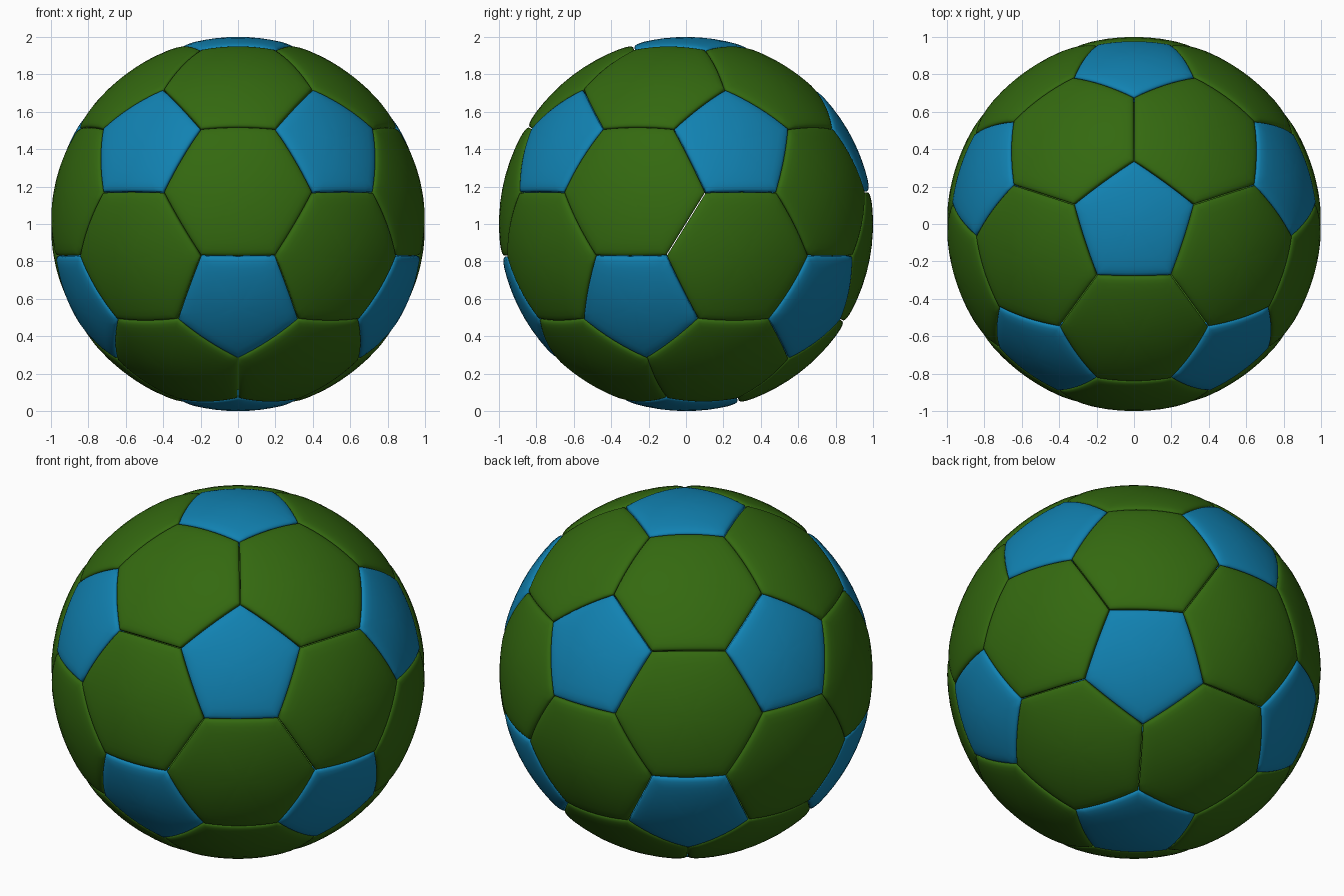
import bpy, bmesh, math
from mathutils import Vector

if "Cube" in bpy.data.objects:
    bpy.data.objects.remove(bpy.data.objects["Cube"])

SEG = 8          # divisions along each panel edge
GAP = 0.0025     # half width of the seam

def material(name, rgb):
    m = bpy.data.materials.new(name)
    m.diffuse_color = (*rgb, 1)
    m.use_nodes = True
    m.node_tree.nodes["Principled BSDF"].inputs["Base Color"].default_value = m.diffuse_color
    return m

green = material("green", (0.034, 0.141, 0.005))
blue = material("blue", (0.0056, 0.223, 0.445))

# icosahedron with vertices at both poles
def ring(z, start):
    r = math.sqrt(1 - z * z)
    return [Vector((r * math.cos(math.radians(start + 72 * k)),
                    r * math.sin(math.radians(start + 72 * k)), z)) for k in range(5)]

h = 1 / math.sqrt(5)
ico = [Vector((0, 0, 1)), Vector((0, 0, -1))] + ring(h, 90) + ring(-h, -90)
near = lambda a, b: 0.1 < (a - b).length < 1.2

def ordered(points, axis):
    """Sort corners counter-clockwise seen from outside."""
    u = axis.orthogonal().normalized()
    v = axis.cross(u)
    return sorted(points, key=lambda p: math.atan2(p.dot(v), p.dot(u)))

pentagons = [ordered([a.lerp(b, 1 / 3).normalized() for b in ico if near(a, b)], a) for a in ico]
hexagons = []
for i, a in enumerate(ico):
    for j in range(i + 1, 12):
        for k in range(j + 1, 12):
            b, c = ico[j], ico[k]
            if near(a, b) and near(b, c) and near(a, c):
                pts = [p.lerp(q, 1 / 3).normalized()
                       for p in (a, b, c) for q in (a, b, c) if p is not q]
                hexagons.append(ordered(pts, (a + b + c).normalized()))

def add_panel(bm, corners):
    """Domed panel made of concentric rings, rounded at the rim and turned inward."""
    n = len(corners)
    mid = sum(corners, Vector()) / n
    apothem = ((corners[0] + corners[1]) / 2 - mid).length
    full = 1 - GAP / apothem
    border = [corners[i].lerp(corners[(i + 1) % n], s / SEG) for i in range(n) for s in range(SEG)]
    # (distance inward from the rim, radius)
    profile = [(apothem * f, 1.0) for f in (0.8, 0.6, 0.4, 0.22)]
    profile += [(0.04, 0.9985), (0.02, 0.996), (0.008, 0.992), (0.002, 0.987), (0, 0.982), (0, 0.94)]
    centre = bm.verts.new(mid.normalized())
    last = None
    for inset, radius in profile:
        t = full - inset / apothem
        cur = [bm.verts.new((mid + (p - mid) * t).normalized() * radius) for p in border]
        for i in range(len(cur)):
            j = (i + 1) % len(cur)
            if last:
                bm.faces.new((last[i], cur[i], cur[j], last[j]))
            else:
                bm.faces.new((centre, cur[i], cur[j]))
        last = cur

def build(name, panels, mat):
    bm = bmesh.new()
    for corners in panels:
        add_panel(bm, corners)
    for f in bm.faces:
        f.smooth = True
    me = bpy.data.meshes.new(name)
    bm.to_mesh(me)
    bm.free()
    me.materials.append(mat)
    ob = bpy.data.objects.new(name, me)
    ob.location.z = 1
    bpy.context.collection.objects.link(ob)

build("pentagon_panels", pentagons, blue)
build("hexagon_panels", hexagons, green)
